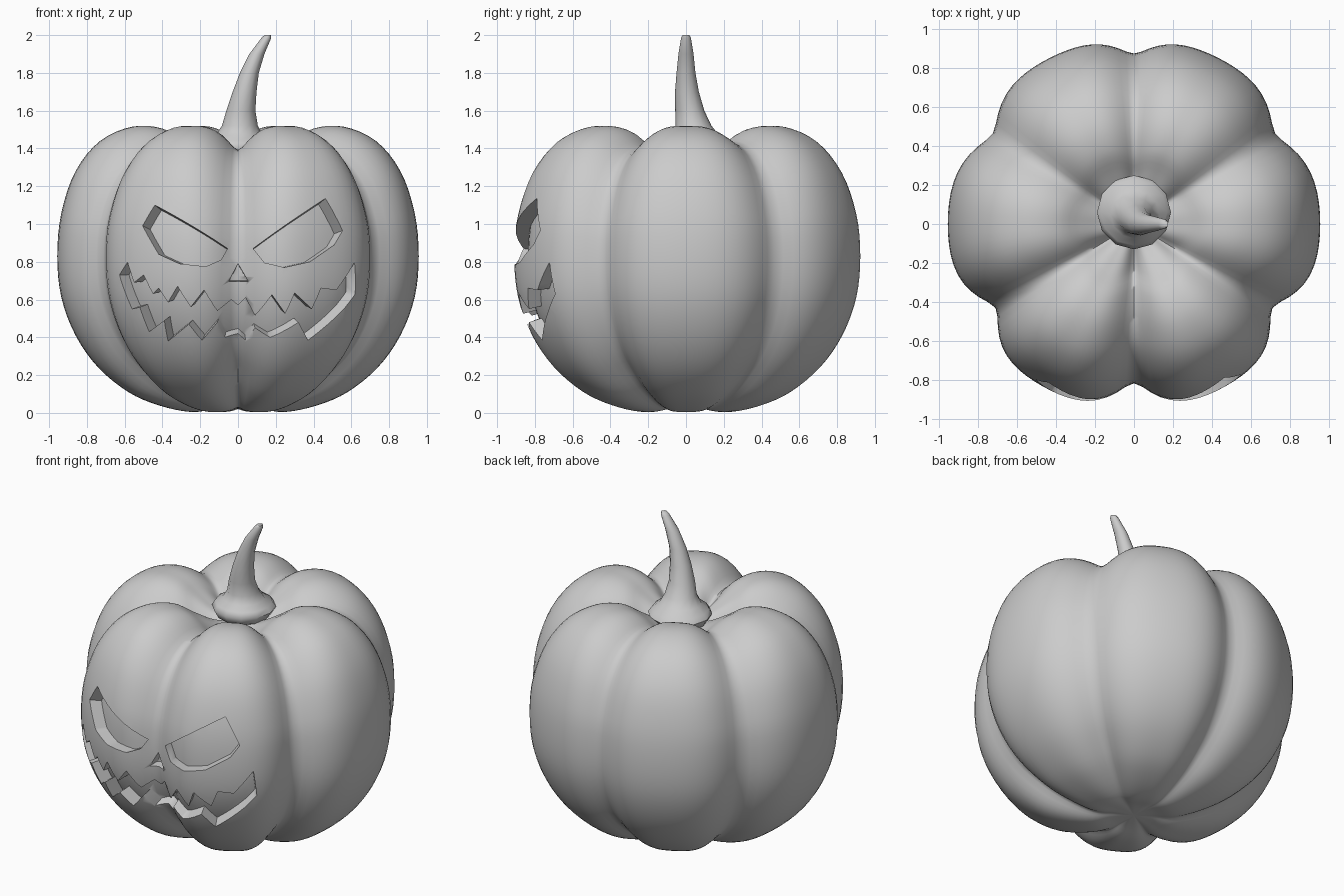
import bpy, bmesh, math
from mathutils import Vector
from mathutils.bvhtree import BVHTree

if "Cube" in bpy.data.objects:
    bpy.data.objects.remove(bpy.data.objects["Cube"])

CENTRE = Vector((0, 0, 0.75))

grey = bpy.data.materials.new("plain grey")
grey.use_nodes = True
grey.diffuse_color = (0.6, 0.6, 0.6, 1)
grey.node_tree.nodes["Principled BSDF"].inputs["Base Color"].default_value = grey.diffuse_color


def make_object(name, bm):
    bmesh.ops.recalc_face_normals(bm, faces=bm.faces)
    mesh = bpy.data.meshes.new(name)
    bm.to_mesh(mesh)
    bm.free()
    mesh.materials.append(grey)
    obj = bpy.data.objects.new(name, mesh)
    bpy.context.collection.objects.link(obj)
    return obj


def activate(obj):
    bpy.ops.object.select_all(action='DESELECT')
    obj.select_set(True)
    bpy.context.view_layer.objects.active = obj


def subtract(target, cutter):
    mod = target.modifiers.new("carve", 'BOOLEAN')
    mod.operation = 'DIFFERENCE'
    mod.solver = 'EXACT'
    mod.object = cutter
    activate(target)
    bpy.ops.object.modifier_apply(modifier=mod.name)


def smooth(obj, degrees):
    activate(obj)
    bpy.ops.object.shade_smooth_by_angle(angle=math.radians(degrees))


def loft(bm, rings):
    """Skin a stack of closed rings and cap both ends."""
    rows = [[bm.verts.new(p) for p in ring] for ring in rings]
    n = len(rows[0])
    for low, high in zip(rows, rows[1:]):
        for i in range(n):
            j = (i + 1) % n
            bm.faces.new((low[i], low[j], high[j], high[i]))
    bm.faces.new(rows[0][::-1])
    bm.faces.new(rows[-1])


def spline(points, steps):
    """Catmull-Rom curve through the points."""
    pts = [Vector(p) for p in points]
    pts = [2 * pts[0] - pts[1]] + pts + [2 * pts[-1] - pts[-2]]
    out = []
    for a, b, c, d in zip(pts, pts[1:], pts[2:], pts[3:]):
        for k in range(steps):
            t = k / steps
            out.append(b + (c - a) * t / 2 + (2 * a - 5 * b + 4 * c - d) * t * t / 2
                       + (3 * b - a - 3 * c + d) * t ** 3 / 2)
    return out + [pts[-2]]


# Lobed body: a vertical profile, pulled towards the centre along six soft grooves
PROFILE = [(.01, .025), (.12, .02), (.25, .005), (.42, .04), (.58, .11), (.74, .24),
           (.86, .41), (.935, .61), (.957, .83), (.935, 1.06), (.86, 1.28), (.73, 1.44),
           (.56, 1.515), (.4, 1.505), (.27, 1.43), (.14, 1.36), (.01, 1.34)]
SEGMENTS = 120
SOFTNESS = 0.025


def body_ring(rho, z):
    """Grooves are narrow at the waist, wide near the stem and faint underneath."""
    ring = []
    fade = min(1, rho / (0.3 if z > CENTRE.z else 0.7))
    fade = fade * fade * (3 - 2 * fade)
    top = max(0, z - 1)
    for i in range(SEGMENTS):
        phase = math.tau * i / SEGMENTS
        angle = phase + (0.04 + 0.03 * math.sin(phase)) * math.sin(2 * phase)
        lobe = min(1, math.sqrt(math.cos(3 * phase) ** 2 + SOFTNESS))
        dip = ((1 - lobe) / (1 - SOFTNESS ** 0.5)) ** (1.9 - top)
        depth = 0.115 - 0.03 * math.sin(angle) + 0.04 * top
        scale = 1 - depth * fade * dip
        ring.append(CENTRE + scale * Vector((rho * math.cos(angle), rho * math.sin(angle), z - CENTRE.z)))
    return ring


def body_mesh():
    bm = bmesh.new()
    loft(bm, [body_ring(*p) for p in spline(PROFILE, 4)])
    return bm


bm = body_mesh()
surface = BVHTree.FromBMesh(bm)
body = make_object("pumpkin_body", bm)

# Shrunken copy that gives the carvings a floor following the skin
bm = body_mesh()
for v in bm.verts:
    v.co = CENTRE + (v.co - CENTRE) * 0.92
core = make_object("carving_floor_helper", bm)

# Face outlines as seen from the front
RIGHT_EYE = [(-.44, 1.1), (-.505, .99), (-.42, .84), (-.31, .79), (-.17, .775), (-.09, .81), (-.055, .87)]
LEFT_EYE = [(.463, 1.135), (.553, .965), (.51, .89), (.38, .8), (.245, .77), (.14, .795), (.08, .87)]
NOSE = [(0, .79), (-.05, .695), (.055, .695)]
MOUTH_TOP = [(-.627, .73), (-.585, .797), (-.55, .69), (-.5, .73), (-.45, .63), (-.42, .66), (-.37, .585),
             (-.32, .67), (-.25, .56), (-.18, .65), (-.11, .54), (-.035, .6), (0, .57), (.04, .61),
             (.09, .515), (.18, .625), (.25, .525), (.3, .635), (.39, .55), (.44, .66), (.52, .65), (.617, .797)]
MOUTH_BOTTOM = [(.62, .63), (.56, .55), (.37, .385), (.32, .48), (.17, .4), (.09, .45), (.04, .385),
                (0, .42), (-.07, .4), (-.11, .48), (-.19, .385), (-.26, .47), (-.37, .38), (-.39, .49),
                (-.47, .43), (-.52, .56), (-.56, .55)]


def carve(name, outline):
    """Cut a shape whose walls run towards the middle of the body."""
    rays = []
    for x, z in outline:
        hit = surface.ray_cast(Vector((x, -2, z)), Vector((0, 1, 0)))[0]
        ray = hit - CENTRE
        rays.append(ray / -ray.y)
    bm = bmesh.new()
    loft(bm, [[CENTRE + ray * reach for ray in rays] for reach in (0.35, 1.3)])
    cutter = make_object(name, bm)
    subtract(cutter, core)
    subtract(body, cutter)
    bpy.data.objects.remove(cutter)


carve("right_eye_cutter", RIGHT_EYE)
carve("left_eye_cutter", LEFT_EYE)
carve("nose_cutter", NOSE)
carve("mouth_cutter", MOUTH_TOP + MOUTH_BOTTOM)
bpy.data.objects.remove(core)
smooth(body, 60)

# Curved stem with a flared foot: centre x, centre y, height, radius
STEM = [(0, .05, 1.33, .1), (0, .055, 1.36, .16), (0, .06, 1.41, .19), (0, .06, 1.44, .17),
        (.005, .05, 1.47, .125), (.01, .04, 1.52, .095), (.015, .02, 1.6, .077), (.035, .005, 1.7, .063),
        (.06, 0, 1.8, .05), (.1, 0, 1.9, .04), (.15, 0, 1.985, .026), (.158, 0, 2, .018)]
SIDES = 12
bm = bmesh.new()
loft(bm, [[(x + r * math.cos(math.tau * i / SIDES), y + r * math.sin(math.tau * i / SIDES), z)
           for i in range(SIDES)] for x, y, z, r in STEM])
smooth(make_object("stem", bm), 60)
